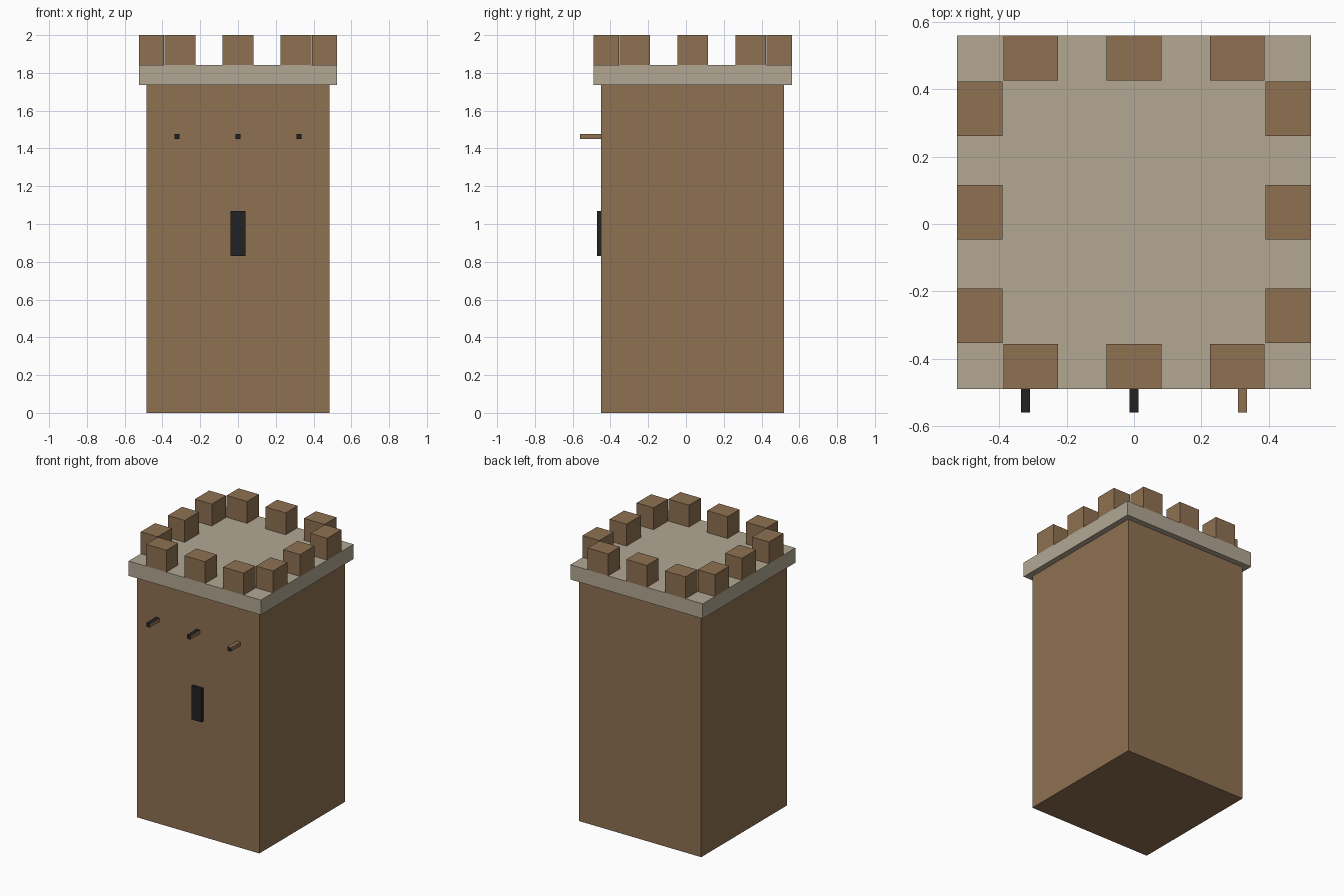
import bpy, bmesh

if "Cube" in bpy.data.objects:
    bpy.data.objects.remove(bpy.data.objects["Cube"])

CY = 0.035            # tower centre in y (beams stick out at the front)


def material(name, rgb):
    m = bpy.data.materials.new(name)
    m.diffuse_color = (*rgb, 1.0)
    m.use_nodes = True
    m.node_tree.nodes["Principled BSDF"].inputs["Base Color"].default_value = m.diffuse_color
    return m


BROWN = material("brown stone", (0.275, 0.165, 0.084))
PALE = material("pale stone", (0.445, 0.388, 0.292))
DARK = material("dark opening", (0.016, 0.016, 0.017))


def box(name, x, y, z, mats):
    """Axis-aligned box from (min, max) ranges."""
    bm = bmesh.new()
    bmesh.ops.create_cube(bm, size=1.0)
    for v in bm.verts:
        v.co = [lo + (c + 0.5) * (hi - lo) for c, (lo, hi) in zip(v.co, (x, y, z))]
    bm.normal_update()
    me = bpy.data.meshes.new(name)
    bm.to_mesh(me)
    bm.free()
    for m in mats:
        me.materials.append(m)
    ob = bpy.data.objects.new(name, me)
    bpy.context.collection.objects.link(ob)
    return ob


def span(centre, half):
    return (centre - half, centre + half)


# Tower body and parapet slab
box("tower_body", span(0, 0.485), span(CY, 0.485), (0, 1.737), [BROWN])
box("parapet_slab", span(0, 0.525), span(CY, 0.525), (1.737, 1.843), [PALE])

# Battlements: three blocks along each edge
EDGE, DEPTH, HALF, STEP = 0.525, 0.134, 0.081, 0.307
for i in (-1, 0, 1):
    for s in (-1, 1):
        across = span(s * (EDGE - DEPTH / 2), DEPTH / 2)
        z = (1.843, 2.0)
        box("battlement_y", span(i * STEP, HALF),
            tuple(CY + a for a in across), z, [BROWN])
        box("battlement_x", across, span(CY + i * STEP, HALF), z, [BROWN])

# Window slit on the front
box("window_slit", span(0, 0.04), (-0.472, -0.45), (0.83, 1.07), [DARK])

# Projecting beams: dark ends, dark tops on the left two
for i in (-1, 0, 1):
    beam = box("beam", span(i * 0.322, 0.0135), (-0.56, -0.45),
               (1.45, 1.477), [BROWN, DARK])
    for p in beam.data.polygons:
        top_dark = p.normal.z > 0.5 and i < 1
        p.material_index = int(p.normal.y < -0.5 or top_dark)
